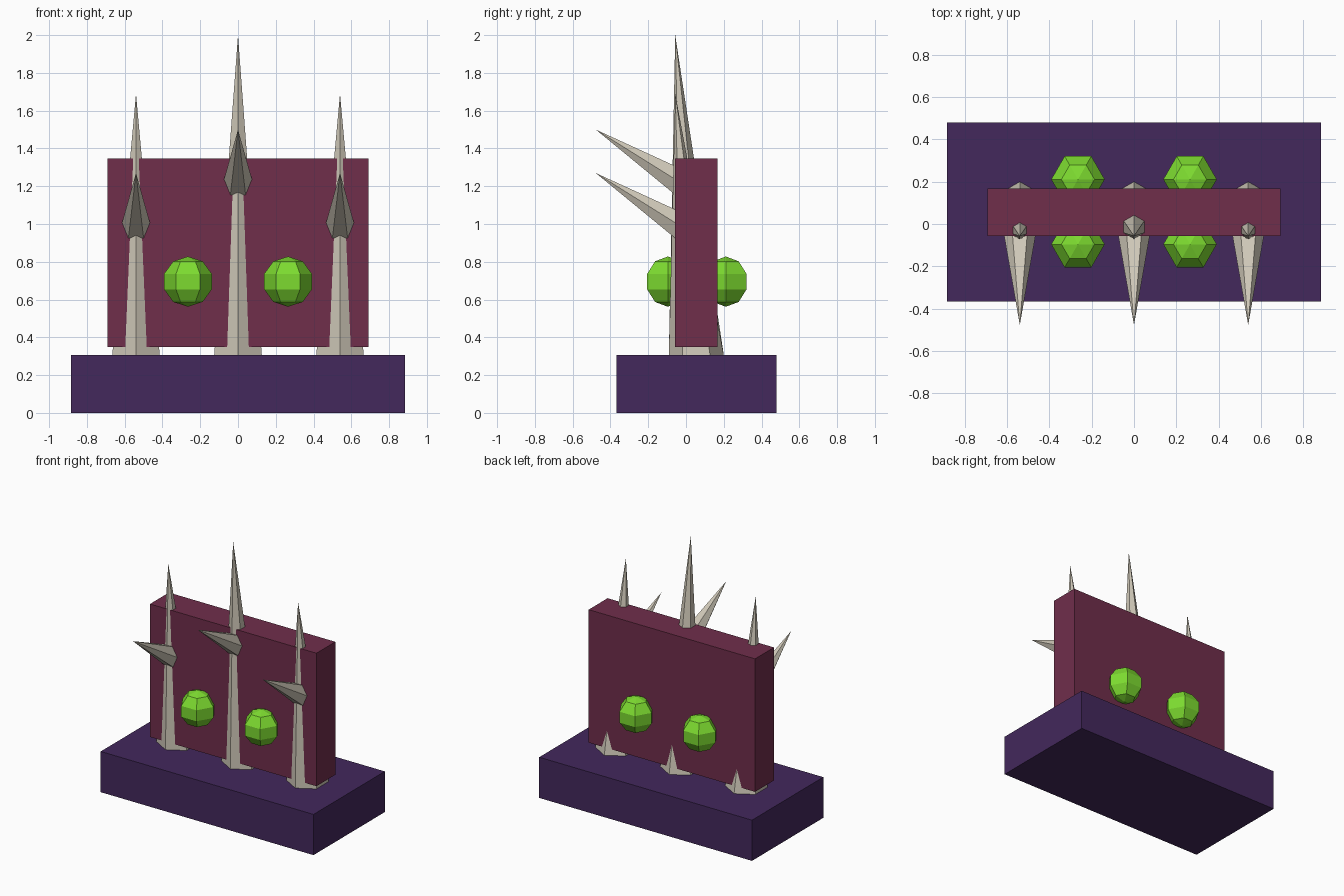
import bpy, bmesh, math
from mathutils import Vector

if "Cube" in bpy.data.objects:
    bpy.data.objects.remove(bpy.data.objects["Cube"])


def material(name, hex_code):
    def lin(c):
        return c / 12.92 if c <= 0.04045 else ((c + 0.055) / 1.055) ** 2.4
    m = bpy.data.materials.new(name)
    m.diffuse_color = [lin(int(hex_code[i:i + 2], 16) / 255) for i in (0, 2, 4)] + [1]
    m.use_nodes = True
    m.node_tree.nodes["Principled BSDF"].inputs["Base Color"].default_value = m.diffuse_color
    return m


STONE = material("purple_stone", "43285C")
PANEL = material("maroon_panel", "702E4B")
BONE = material("bone", "CFC8B8")
GLOW = material("green_orb", "7DDB30")


def finish(name, bm, mat):
    bmesh.ops.recalc_face_normals(bm, faces=bm.faces)
    me = bpy.data.meshes.new(name)
    bm.to_mesh(me)
    bm.free()
    me.materials.append(mat)
    ob = bpy.data.objects.new(name, me)
    bpy.context.collection.objects.link(ob)
    return ob


def box(name, lo, hi, mat):
    bm = bmesh.new()
    bmesh.ops.create_cube(bm, size=1)
    for v in bm.verts:
        v.co = [(a + b) / 2 + c * (b - a) for a, b, c in zip(lo, hi, v.co)]
    finish(name, bm, mat)


def hex_ring(bm, centre, r, u, v):
    return [bm.verts.new(centre + r * (math.cos(a) * u + math.sin(a) * v))
            for a in (i * math.pi / 3 for i in range(6))]


def cap(bm, ring, point):
    p = bm.verts.new(point)
    for i in range(6):
        bm.faces.new((ring[i], ring[(i + 1) % 6], p))


def spike(name, base, tip, r, u, v):
    bm = bmesh.new()
    ring = hex_ring(bm, Vector(base), r, Vector(u), Vector(v))
    bm.faces.new(ring)
    cap(bm, ring, Vector(tip))
    finish(name, bm, BONE)


def orb(name, centre, r):
    # six-sided ball with four rings between the poles
    bm = bmesh.new()
    c, x, y, z = Vector(centre), Vector((1, 0, 0)), Vector((0, 1, 0)), Vector((0, 0, 1))
    rings = [hex_ring(bm, c + z * r * math.cos(t), r * math.sin(t), x, y)
             for t in (k * math.pi / 5 for k in range(1, 5))]
    for a, b in zip(rings, rings[1:]):
        for i in range(6):
            j = (i + 1) % 6
            bm.faces.new((a[i], a[j], b[j], b[i]))
    cap(bm, rings[0], c + z * r)
    cap(bm, rings[-1], c - z * r)
    finish(name, bm, GLOW)


# Plinth and upright panel
box("plinth", (-0.885, -0.367, 0), (0.885, 0.48, 0.306), STONE)
box("panel", (-0.692, -0.057, 0.348), (0.692, 0.168, 1.348), PANEL)

# Tall leaning spikes, each with a short thorn pointing forward and up
tilt = math.radians(32)
thorn_up = (0, math.sin(tilt), math.cos(tilt))
for label, x, top, thorn_z in (("left", -0.54, 1.69, 1.27),
                               ("centre", 0, 2.0, 1.50),
                               ("right", 0.54, 1.69, 1.27)):
    spike("tall_spike_" + label, (x, 0.055, 0.3), (x, -0.057, top), 0.146,
          (0, 1, 0), (1, 0, 0))
    spike("thorn_" + label, (x, 0, thorn_z - 0.478 * math.tan(tilt)),
          (x, -0.478, thorn_z), 0.084, (1, 0, 0), thorn_up)

# Glowing orbs set into both faces of the panel
for side, x in (("left", -0.265), ("right", 0.265)):
    for face, y in (("front", -0.096), ("back", 0.211)):
        orb(f"orb_{face}_{side}", (x, y, 0.695), 0.133)
